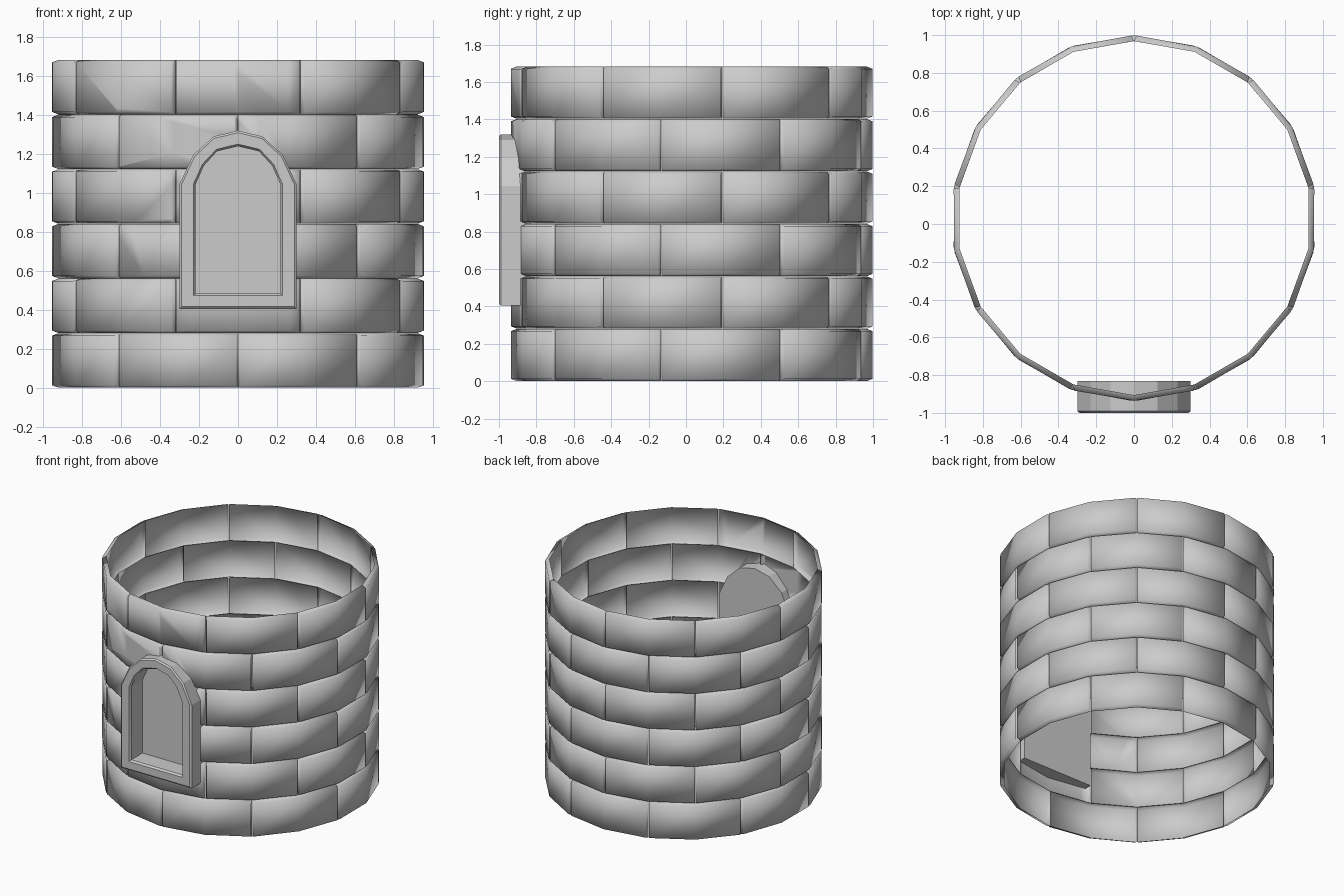
import bpy, bmesh
from math import sin, cos, radians
from mathutils import Vector

cube = bpy.data.objects.get("Cube")
if cube:
    bpy.data.objects.remove(cube)

stone = bpy.data.materials.new("grey stone")
stone.use_nodes = True
grey = (0.6, 0.6, 0.6, 1)
stone.diffuse_color = grey
stone.node_tree.nodes["Principled BSDF"].inputs["Base Color"].default_value = grey

RADIUS, CENTRE_Y, ROW_H = 0.967, 0.031, 0.2805
ROWS, BRICKS, STEP = 6, 9, 20
BEVEL, DEPTH = 0.013, 0.03

# Half outlines of the window frame, from sill to arch tip
OUTER = [(0.30, 0.405), (0.30, 1.045), (0.23, 1.195), (0.125, 1.29), (0, 1.32)]
INNER = [(0.225, 0.477), (0.225, 1.045), (0.18, 1.145), (0.11, 1.22), (0, 1.247)]


def outline(t):
    """Closed window outline, blended from the outer edge (0) to the opening (1)."""
    half = [Vector(a).lerp(Vector(b), t) for a, b in zip(OUTER, INNER)]
    return half + [Vector((-p.x, p.y)) for p in reversed(half[:-1])]


def finish(bm, name):
    mesh = bpy.data.meshes.new(name)
    bm.to_mesh(mesh)
    bm.free()
    mesh.materials.append(stone)
    obj = bpy.data.objects.new(name, mesh)
    bpy.context.collection.objects.link(obj)
    return obj


def wall_point(angle, radius, z):
    a = radians(angle)
    return (radius * sin(a), CENTRE_Y - radius * cos(a), z)


def add_brick(bm, start, z):
    """Curved shell of two facets with a bevelled rim turned inwards."""
    def loop(margin, radius):
        da = margin / radians(RADIUS)
        angles = [start + da, start + STEP, start + 2 * STEP - da]
        low = [bm.verts.new(wall_point(a, radius, z + margin)) for a in angles]
        high = [bm.verts.new(wall_point(a, radius, z + ROW_H - margin)) for a in angles]
        return low + high[::-1]

    face, rim = loop(BEVEL, RADIUS), loop(0.001, RADIUS - DEPTH)
    bm.faces.new((face[0], face[1], face[4], face[5]))
    bm.faces.new((face[1], face[2], face[3], face[4]))
    for i in range(6):
        j = (i + 1) % 6
        bm.faces.new((rim[i], rim[j], face[j], face[i]))


def cut_window(bm):
    """Trim away the wall that lies inside the window outline."""
    poly = outline(0.5)
    inside = [f for f in bm.faces if f.calc_center_median().y < -0.7]
    for a, b in zip(poly, poly[1:] + poly[:1]):
        d = b - a
        normal = Vector((d.y, 0, -d.x))
        origin = Vector((a.x, 0, a.y))
        geom = set(inside)
        for f in inside:
            geom.update(f.edges, f.verts)
        cut = bmesh.ops.bisect_plane(bm, geom=list(geom), plane_co=origin,
                                     plane_no=normal, dist=1e-5)
        inside = [f for f in cut["geom"] if isinstance(f, bmesh.types.BMFace)
                  and (f.calc_center_median() - origin).dot(normal) < 0]
    bmesh.ops.delete(bm, geom=inside, context="FACES")


# Brick courses, each staggered by half a brick
for row in range(ROWS):
    bm = bmesh.new()
    for k in range(BRICKS):
        add_brick(bm, k * 2 * STEP + (row % 2) * STEP, row * ROW_H)
    cut_window(bm)
    for f in bm.faces:
        f.smooth = True
    finish(bm, f"brick_course_{row + 1}")

# Arched window frame with a recessed back panel
bm = bmesh.new()
sections = [(0, -0.83), (0, -0.99), (0.15, -1.0), (0.95, -1.0), (1.1, -0.985), (1.1, -0.85)]
loops = [[bm.verts.new((p.x, y, p.y)) for p in outline(t)] for t, y in sections]
for a, b in zip(loops, loops[1:]):
    for i in range(len(a)):
        j = (i + 1) % len(a)
        bm.faces.new((a[i], a[j], b[j], b[i]))
bm.faces.new(loops[0][::-1])
bm.faces.new(loops[-1])
bmesh.ops.recalc_face_normals(bm, faces=bm.faces[:])
frame = finish(bm, "window_frame")
bpy.ops.object.select_all(action="DESELECT")
frame.select_set(True)
bpy.context.view_layer.objects.active = frame
bpy.ops.object.shade_smooth_by_angle(angle=radians(20))
